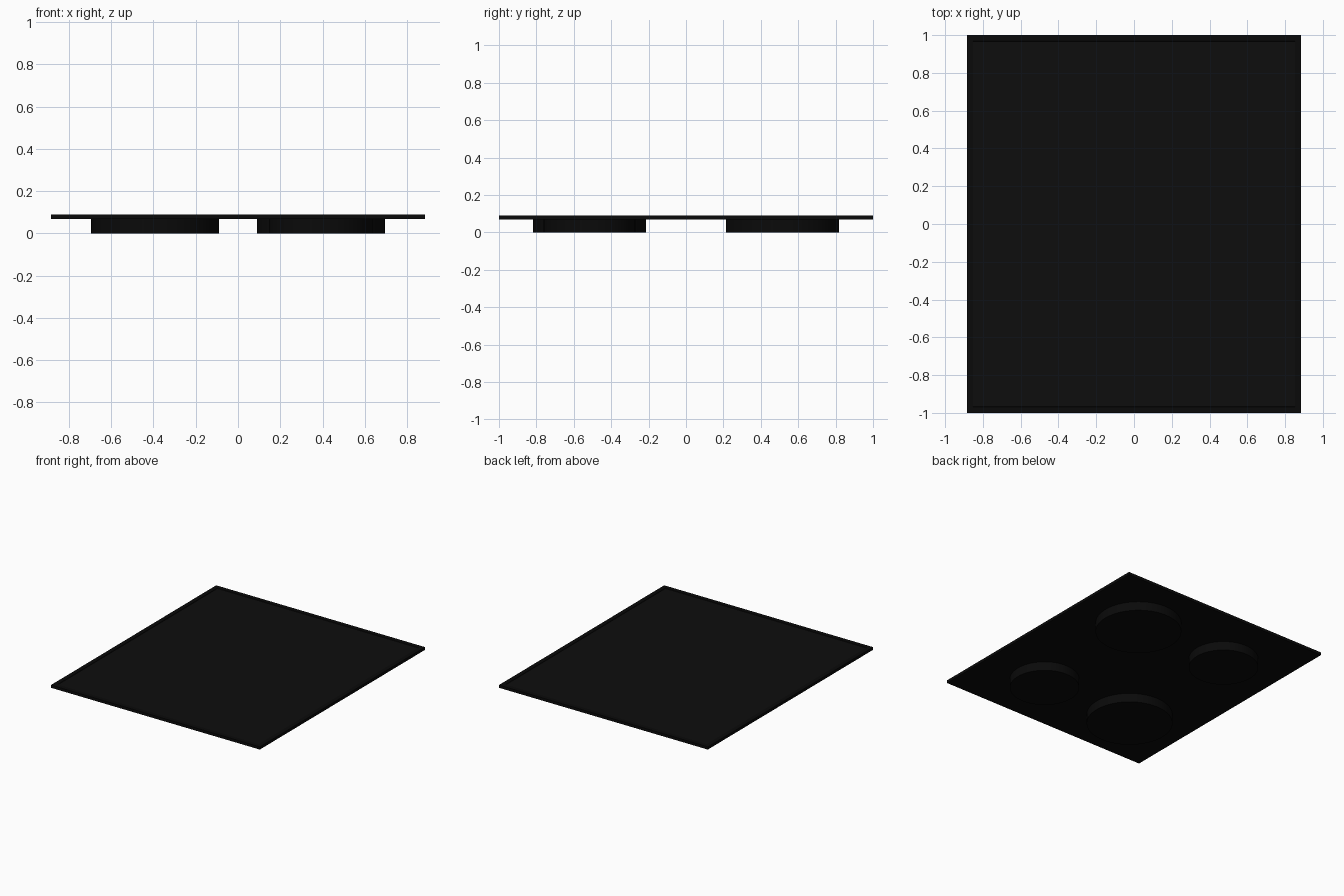
import bpy, bmesh
from mathutils import Matrix

if "Cube" in bpy.data.objects:
    bpy.data.objects.remove(bpy.data.objects["Cube"])

HALF_X, HALF_Y = 0.885, 1.0
Z_LOW, Z_TOP = 0.069, 0.09
RIM, STEP = 0.045, 0.003


def material(name, value):
    m = bpy.data.materials.new(name)
    m.diffuse_color = (value, value, value, 1)
    m.use_nodes = True
    m.node_tree.nodes["Principled BSDF"].inputs["Base Color"].default_value = m.diffuse_color
    return m


frame_mat = material("black_frame", 0.003)
glass_mat = material("black_glass", 0.004)

# Thin plate: outer frame with a slightly recessed glass panel
bm = bmesh.new()
size = (2 * HALF_X, 2 * HALF_Y, Z_TOP - Z_LOW)
bmesh.ops.create_cube(bm, size=1, matrix=Matrix.Translation((0, 0, (Z_LOW + Z_TOP) / 2))
                      @ Matrix.Diagonal((*size, 1)))
bm.normal_update()
top = max(bm.faces, key=lambda f: f.calc_center_median().z)
bmesh.ops.inset_region(bm, faces=[top], thickness=RIM)
bmesh.ops.inset_region(bm, faces=[top], thickness=0.002, depth=-STEP)
top.material_index = 1
mesh = bpy.data.meshes.new("cooktop_plate")
bm.to_mesh(mesh)
bm.free()
mesh.materials.append(frame_mat)
mesh.materials.append(glass_mat)
bpy.context.collection.objects.link(bpy.data.objects.new("cooktop_plate", mesh))

# Four heating elements underneath: large and small on opposite diagonals
for sx in (-1, 1):
    for sy in (-1, 1):
        large = sx == sy
        bpy.ops.mesh.primitive_cylinder_add(
            vertices=64, radius=0.303 if large else 0.245, depth=Z_LOW + 0.002,
            location=(0.392 * sx, 0.516 * sy, (Z_LOW + 0.002) / 2))
        burner = bpy.context.object
        burner.name = "large_burner" if large else "small_burner"
        burner.data.materials.append(frame_mat)
        bpy.ops.object.shade_smooth_by_angle()
